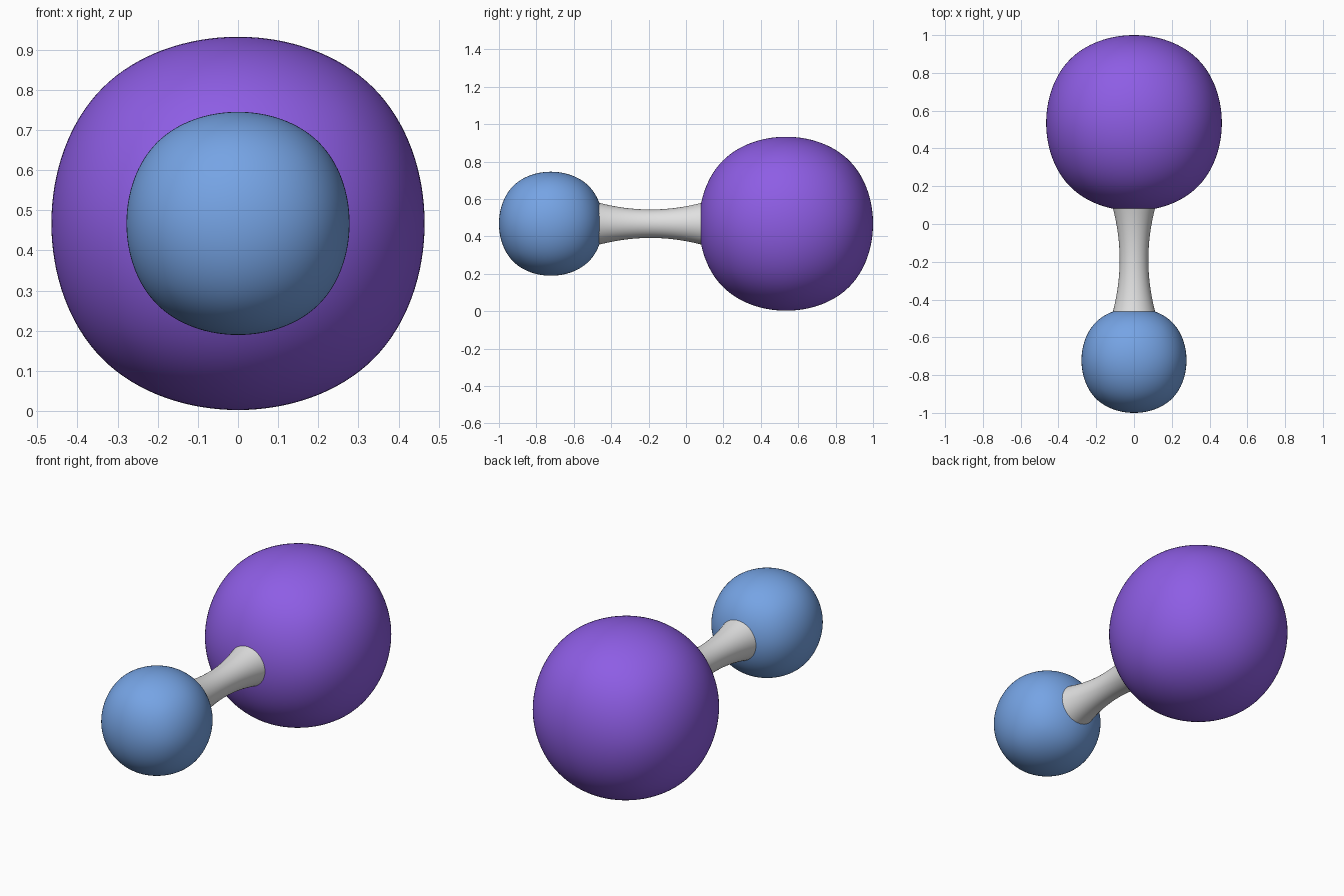
import bpy, math

if "Cube" in bpy.data.objects:
    bpy.data.objects.remove(bpy.data.objects["Cube"])

CZ = 0.4675  # height of the common axis


def material(name, rgb):
    m = bpy.data.materials.new(name)
    m.diffuse_color = (*rgb, 1)
    m.use_nodes = True
    m.node_tree.nodes["Principled BSDF"].inputs["Base Color"].default_value = m.diffuse_color
    return m


def rounded_cube(name, y, radius, mat):
    # A subdivided cube shrinks to 0.8395 of its size at the face centres
    bpy.ops.mesh.primitive_cube_add(size=2 * radius / 0.8395, location=(0, y, CZ))
    ob = bpy.context.object
    ob.name = name
    ob.data.materials.append(mat)
    sub = ob.modifiers.new("round", 'SUBSURF')
    sub.levels = sub.render_levels = 5
    bpy.ops.object.shade_smooth()
    return ob


purple = material("purple", (0.27, 0.11, 0.78))
blue = material("blue", (0.18, 0.37, 0.78))
white = material("light grey", (0.75, 0.75, 0.75))

# Two end balls
rounded_cube("large_ball", 0.535, 0.465, purple)
rounded_cube("small_ball", -0.722, 0.278, blue)

# Waisted connecting neck, turned around the y axis
N, RINGS = 48, 24
y0, y1, mid, half = -0.465, 0.085, -0.19, 0.275
verts, faces = [], []
for i in range(RINGS + 1):
    y = y0 + (y1 - y0) * i / RINGS
    r = 0.076 + 0.036 * ((y - mid) / half) ** 2
    for j in range(N):
        a = 2 * math.pi * j / N
        verts.append((r * math.cos(a), y, CZ + r * math.sin(a)))
for i in range(RINGS):
    for j in range(N):
        k = (j + 1) % N
        faces.append((i * N + j, (i + 1) * N + j, (i + 1) * N + k, i * N + k))
mesh = bpy.data.meshes.new("neck")
mesh.from_pydata(verts, [], faces)
mesh.materials.append(white)
mesh.polygons.foreach_set("use_smooth", [True] * len(mesh.polygons))
if mesh.polygons[0].normal.dot(mesh.polygons[0].center - mesh.polygons[N // 2].center) < 0:
    mesh.flip_normals()
neck = bpy.data.objects.new("neck", mesh)
bpy.context.collection.objects.link(neck)
